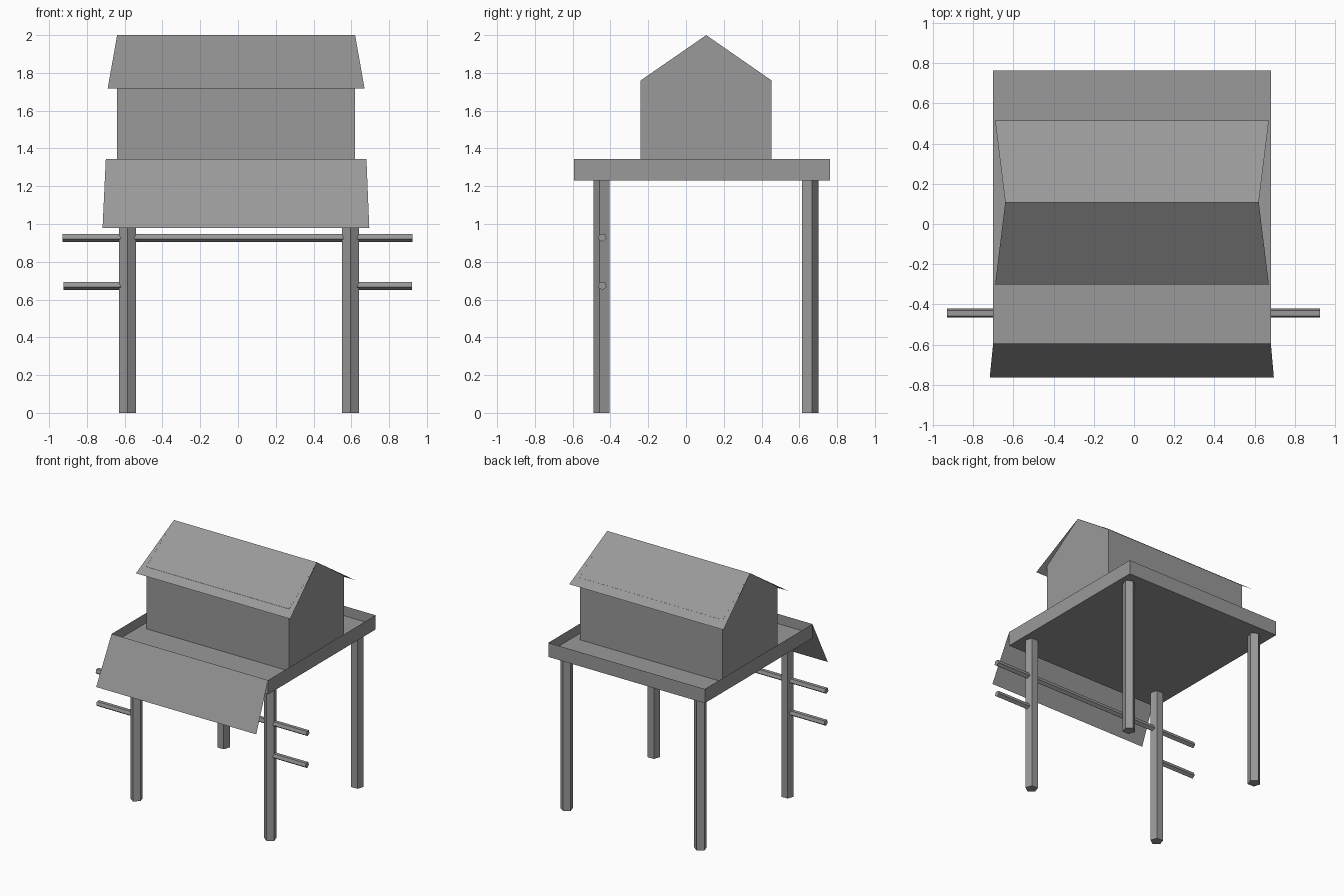
import bpy, bmesh, math
from mathutils import Matrix, Vector

if "Cube" in bpy.data.objects:
    bpy.data.objects.remove(bpy.data.objects["Cube"], do_unlink=True)

grey = bpy.data.materials.new("plain_grey")
grey.use_nodes = True
grey.diffuse_color = (0.32, 0.32, 0.32, 1)
grey.node_tree.nodes["Principled BSDF"].inputs["Base Color"].default_value = grey.diffuse_color


def finish(name, bm):
    mesh = bpy.data.meshes.new(name)
    bm.to_mesh(mesh)
    bm.free()
    mesh.materials.append(grey)
    obj = bpy.data.objects.new(name, mesh)
    bpy.context.collection.objects.link(obj)
    return obj


def prism(profile, x0, x1):
    """Extrude a (y, z) profile along x."""
    bm = bmesh.new()
    face = bm.faces.new([bm.verts.new((x0, y, z)) for y, z in profile])
    ext = bmesh.ops.extrude_face_region(bm, geom=[face])
    # the starting face is kept as the other end cap
    moved = [v for v in ext["geom"] if isinstance(v, bmesh.types.BMVert)]
    bmesh.ops.translate(bm, verts=moved, vec=(x1 - x0, 0, 0))
    bmesh.ops.recalc_face_normals(bm, faces=bm.faces)
    return bm


def remove_upward(bm):
    bm.normal_update()
    up = [f for f in bm.faces if f.normal.z > 0.3]
    bmesh.ops.delete(bm, geom=up, context="FACES")


def sheet(name, corners):
    bm = bmesh.new()
    bm.faces.new([bm.verts.new(c) for c in corners])
    return finish(name, bm)


def pole(name, start, end, radius, point_dir):
    """Five-sided pole whose first corner points along point_dir."""
    start, end = Vector(start), Vector(end)
    axis = (end - start).normalized()
    u = Vector(point_dir)
    v = axis.cross(u)
    bm = bmesh.new()
    rings = []
    for p in (start, end):
        angles = [math.tau * i / 5 for i in range(5)]
        rings.append([bm.verts.new(p + radius * (u * math.cos(a) + v * math.sin(a)))
                      for a in angles])
    for i in range(5):
        j = (i + 1) % 5
        bm.faces.new((rings[0][i], rings[0][j], rings[1][j], rings[1][i]))
    bm.faces.new(rings[0][::-1])
    bm.faces.new(rings[1])
    return finish(name, bm)


# Platform: shallow open tray with thin walls and a raised floor
LEFT, RIGHT, FRONT, BACK = -0.70, 0.68, -0.593, 0.763
BASE, FLOOR, RIM = 1.23, 1.265, 1.343
tray = prism([(FRONT, BASE), (BACK, BASE), (BACK, RIM), (FRONT, RIM)], LEFT, RIGHT)
remove_upward(tray)
finish("platform_tray", tray)
sheet("platform_floor", [(LEFT, FRONT, FLOOR), (RIGHT, FRONT, FLOOR),
                         (RIGHT, BACK, FLOOR), (LEFT, BACK, FLOOR)])

# House body: gabled block, left open under the roof
RIDGE_Y, RIDGE_Z = 0.107, 2.0
body = prism([(-0.24, FLOOR), (0.453, FLOOR), (0.453, 1.76),
              (RIDGE_Y, RIDGE_Z), (-0.24, 1.76)], -0.64, 0.62)
remove_upward(body)
finish("house_body", body)

# Roof: two thin slopes flaring out to the eaves
for name, side in (("front_roof", -1), ("back_roof", 1)):
    eave_y = RIDGE_Y + side * 0.407
    sheet(name, [(side * -0.68 - 0.01, eave_y, 1.717), (side * 0.68 - 0.01, eave_y, 1.717),
                 (side * 0.63 - 0.01, RIDGE_Y, RIDGE_Z),
                 (side * -0.63 - 0.01, RIDGE_Y, RIDGE_Z)][::-side])

# Awning hanging from the front rim
sheet("front_awning", [(-0.717, -0.763, 0.98), (0.695, -0.763, 0.98),
                       (RIGHT, FRONT, RIM), (LEFT, FRONT, RIM)])

# Legs: corner of each pentagon points outward to front or back
for side, x in (("right", -0.585), ("left", 0.595)):
    for end, y, d in (("front", -0.443, -1), ("back", 0.653, 1)):
        pole(f"{end}_{side}_leg", (x, y, 0), (x, y, BASE), 0.0473, (0, d, 0))

# Crossbars on the front legs
pole("upper_crossbar", (-0.93, -0.443, 0.929), (0.925, -0.443, 0.929), 0.0236, (0, 0, -1))
pole("lower_right_peg", (-0.925, -0.443, 0.673), (-0.585, -0.443, 0.673), 0.0236, (0, 0, -1))
pole("lower_left_peg", (0.595, -0.443, 0.673), (0.92, -0.443, 0.673), 0.0236, (0, 0, -1))
